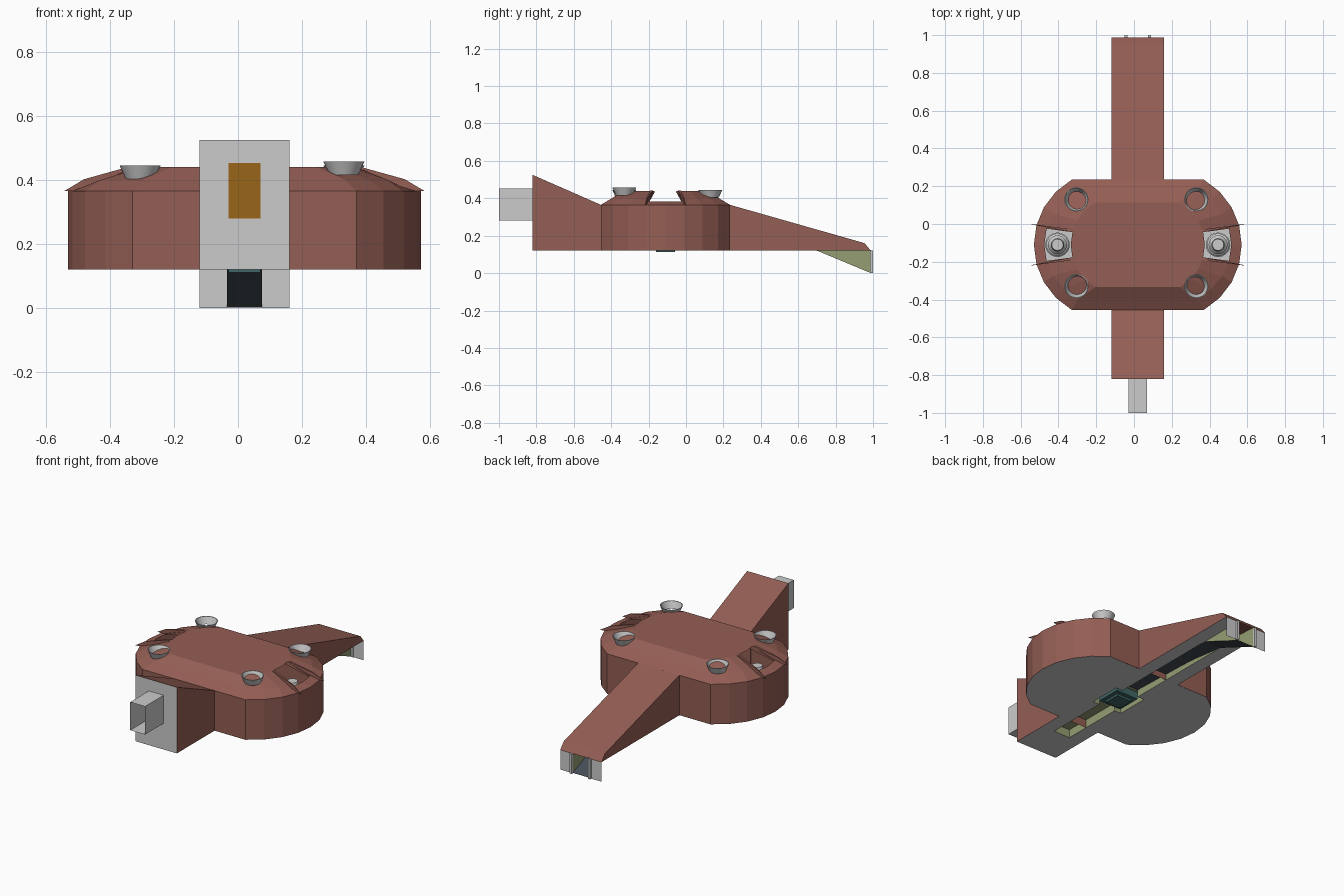
import bpy, bmesh, math
from mathutils import Vector

if "Cube" in bpy.data.objects:
    bpy.data.objects.remove(bpy.data.objects["Cube"])

CX, CY = 0.02, -0.11          # centre of the main hull
XL, XR = -0.12, 0.16          # arm sides
CL, CR = -0.035, 0.075        # channel sides
BASE, EAVE = 0.12, 0.365


def material(name, rgb):
    m = bpy.data.materials.new(name)
    m.diffuse_color = (*rgb, 1)
    m.use_nodes = True
    m.node_tree.nodes["Principled BSDF"].inputs["Base Color"].default_value = m.diffuse_color
    return m


brown = material("brown_hull", (0.296, 0.112, 0.089))
olive = material("olive_channel", (0.30, 0.34, 0.17))
orange = material("orange_lining", (0.32, 0.13, 0.01))
slate = material("slate_belt", (0.06, 0.075, 0.09))
teal = material("teal_block", (0.05, 0.13, 0.13))


def finish(name, bm, mat=None):
    bmesh.ops.recalc_face_normals(bm, faces=bm.faces)
    me = bpy.data.meshes.new(name)
    bm.to_mesh(me)
    bm.free()
    ob = bpy.data.objects.new(name, me)
    bpy.context.collection.objects.link(ob)
    if mat:
        me.materials.append(mat)
    return ob


def polys(name, faces, mat=None):
    bm = bmesh.new()
    for f in faces:
        bm.faces.new([bm.verts.new(p) for p in f])
    bmesh.ops.remove_doubles(bm, verts=bm.verts, dist=1e-5)
    return finish(name, bm, mat)


def box(name, lo, hi, mat=None):
    bm = bmesh.new()
    bmesh.ops.create_cube(bm, size=1)
    for v in bm.verts:
        v.co = Vector([(lo[i] + hi[i]) / 2 + v.co[i] * (hi[i] - lo[i]) for i in range(3)])
    return finish(name, bm, mat)


def lathe(name, profile, x, y, n=20, mat=None):
    faces = []
    for (r0, z0), (r1, z1) in zip(profile, profile[1:]):
        for i in range(n):
            a, b = (2 * math.pi * k / n for k in (i, i + 1))
            quad = [(r0, z0, a), (r0, z0, b), (r1, z1, b), (r1, z1, a)]
            pts = [(x + r * math.cos(t), y + r * math.sin(t), z) for r, z, t in quad]
            faces.append(pts if r1 > 1e-4 else pts[:3])
    ob = polys(name, faces, mat)
    for p in ob.data.polygons:
        p.use_smooth = True
    bpy.context.view_layer.objects.active = ob
    ob.select_set(True)
    bpy.ops.object.shade_smooth_by_angle(angle=math.radians(35))
    ob.select_set(False)
    return ob


# Hull plan: straight long sides and a circular arc at each end
R, off = 0.397, 0.153
angles = [-60.4, -45, -30, -15, 0, 15, 30, 45, 60.4]
half = [(off + R * math.cos(math.radians(a)), R * math.sin(math.radians(a))) for a in angles]
plan = half + [(-x, -y) for x, y in half]
N = len(plan)


def ring(sx, sy, z, zend):
    return [(CX + x * sx, CY + y * sy, zend if abs(y) < 0.11 else z) for x, y in plan]


levels = [ring(1, 1, BASE, BASE), ring(1, 1, EAVE, EAVE),
          ring(0.9, 0.83, 0.40, 0.382), ring(0.645, 0.65, 0.44, 0.44)]
hull = [levels[3]]
for k in range(3):
    for i in range(N):
        j = (i + 1) % N
        window = k == 2 and i % 9 in (3, 4)      # open roof window at each end
        if not window:
            hull.append([levels[k][i], levels[k][j], levels[k + 1][j], levels[k + 1][i]])
polys("hull", hull, brown)


# Front and rear arms: side profile with brown sides and top
def arm(name, prof, skins):
    faces = [[(x, y, z) for y, z in prof] for x in (XL, XR)]
    for (y0, z0), (y1, z1) in skins:
        faces.append([(XL, y0, z0), (XR, y0, z0), (XR, y1, z1), (XL, y1, z1)])
    polys(name, faces, brown)


YF, YB = CY - 0.345, CY + 0.345
arm("front_arm", [(YF, BASE), (-0.82, BASE), (-0.82, 0.525), (YF, EAVE)],
    [((-0.82, 0.525), (YF, EAVE))])
rear = [(YB, BASE), (YB, EAVE), (0.955, 0.16), (0.988, BASE)]
arm("rear_arm", rear, list(zip(rear[1:], rear[2:])))


# Grey front plate and open intake duct
def rect_y(x0, x1, z0, z1, y):
    return [(x0, y, z0), (x1, y, z0), (x1, y, z1), (x0, y, z1)]


polys("front_plate", [rect_y(XL, XR, BASE, 0.28, -0.82), rect_y(XL, XR, 0.28, 0.525, -0.82)])
a, b = (rect_y(-0.03, 0.07, 0.28, 0.452, y) for y in (-1.0, -0.82))
polys("intake_duct", [[a[i], a[(i + 1) % 4], b[(i + 1) % 4], b[i]] for i in range(4)])
polys("intake_lining", [rect_y(-0.03, 0.07, 0.28, 0.452, -0.824)], orange)

# Underside with the channel and central pit cut out
outer = [(CX + x, CY + y) for x, y in half]
outer += [(XR, YB), (XR, 0.988), (CR, 0.988)]
left = [(CX - x, CY - y) for x, y in half]
PX0, PX1, PY0, PY1 = -0.08, 0.12, -0.21, -0.01
Y0, Y1, TOP = -0.60, 0.70, 0.17
pit_r = [(CR, PY1), (PX1, PY1), (PX1, PY0), (CR, PY0), (CR, Y0)]
pit_l = [(CL, Y0), (CL, PY0), (PX0, PY0), (PX0, PY1), (CL, PY1)]
outer += pit_r + pit_l
outer += [(CL, 0.988), (XL, 0.988), (XL, YB)] + left
outer += [(XL, YF), (XL, -0.82), (XR, -0.82), (XR, YF)]
bm = bmesh.new()
vs = [bm.verts.new((x, y, BASE)) for x, y in outer]
es = [bm.edges.new((vs[i], vs[(i + 1) % len(vs)])) for i in range(len(vs))]
bmesh.ops.triangle_fill(bm, edges=es, use_beauty=True)
finish("underside", bm)

# Olive channel walls, front channel ceiling and outlet cheeks
path = [(CR, 0.988)] + pit_r + pit_l + [(CL, 0.988)]
walls = []
for (x0, y0), (x1, y1) in zip(path, path[1:]):
    h0 = BASE + 0.004 if y0 > 0.9 else TOP
    h1 = BASE + 0.004 if y1 > 0.9 else TOP
    walls.append([(x0, y0, BASE), (x1, y1, BASE), (x1, y1, h1), (x0, y0, h0)])
walls.append([(CL, Y0, TOP), (CR, Y0, TOP), (CR, PY0, TOP), (CL, PY0, TOP)])
walls.append([(PX0, PY0, TOP), (PX1, PY0, TOP), (PX1, PY1, TOP), (PX0, PY1, TOP)])
for x in (CL, CR):
    walls.append([(x, Y1, BASE), (x, 0.988, 0), (x, 0.988, BASE)])
polys("channel_walls", walls, olive)

# Slate belt running to the outlet ramp
belt = [(PY1, 0.165), (0.45, 0.15), (Y1, BASE), (0.988, 0.002)]
polys("belt", [[(CL, y0, z0), (CR, y0, z0), (CR, y1, z1), (CL, y1, z1)]
               for (y0, z0), (y1, z1) in zip(belt, belt[1:])], slate)

# Teal block in the pit
box("pit_block", (-0.055, -0.185, 0.125), (0.095, -0.035, 0.168), teal)
box("pit_block_foot", (-0.03, -0.16, 0.112), (0.07, -0.06, 0.126), teal)

# Outlet flanges and door posts
for side, x0, x1, p0, p1 in (("left", XL, CL, -0.05, CL), ("right", CR, XR, CR, 0.09)):
    polys("outlet_flange_" + side, [rect_y(x0, x1, 0, BASE, 0.988)])
    box("outlet_post_" + side, (p0, 0.985, 0), (p1, 1.0, BASE))

# Four open roof vents
for n, (x, y, z) in enumerate([(-0.305, 0.13, 0.445), (0.33, 0.13, 0.445),
                               (-0.305, -0.33, 0.445), (0.33, -0.33, 0.457)]):
    lathe("roof_vent_%d" % n, [(0.045, z - 0.042), (0.064, z), (0.060, z), (0.043, z - 0.040)], x, y)

# Window cheeks and the stacked insulator behind each window
cheek = [(0.29, 0.436), (0.36, 0.441), (0.50, 0.402), (0.562, EAVE), (0.50, EAVE)]
stack = [(0.065, BASE), (0.065, 0.15), (0.03, 0.17), (0.03, 0.23), (0.06, 0.235), (0.03, 0.26),
         (0.025, 0.29), (0.05, 0.295), (0.025, 0.32), (0.02, 0.345), (0.035, 0.35),
         (0.03, 0.37), (0, 0.37)]
for sx, side in ((-1, "left"), (1, "right")):
    lathe("insulator_" + side, stack, CX + sx * 0.425, CY)
    for sy in (-1, 1):
        def edge(x, z, t):
            y = 0.067 + (x - 0.35) * 0.19 + t * (0.6 - x) * 0.06
            return (CX + sx * x, CY + sy * y, z)
        p, q = ([edge(x, z, t) for x, z in cheek] for t in (0, 1))
        sides = [[p[i], p[(i + 1) % 5], q[(i + 1) % 5], q[i]] for i in range(5)]
        polys("window_cheek_%s_%d" % (side, sy), [p, q] + sides, brown)
